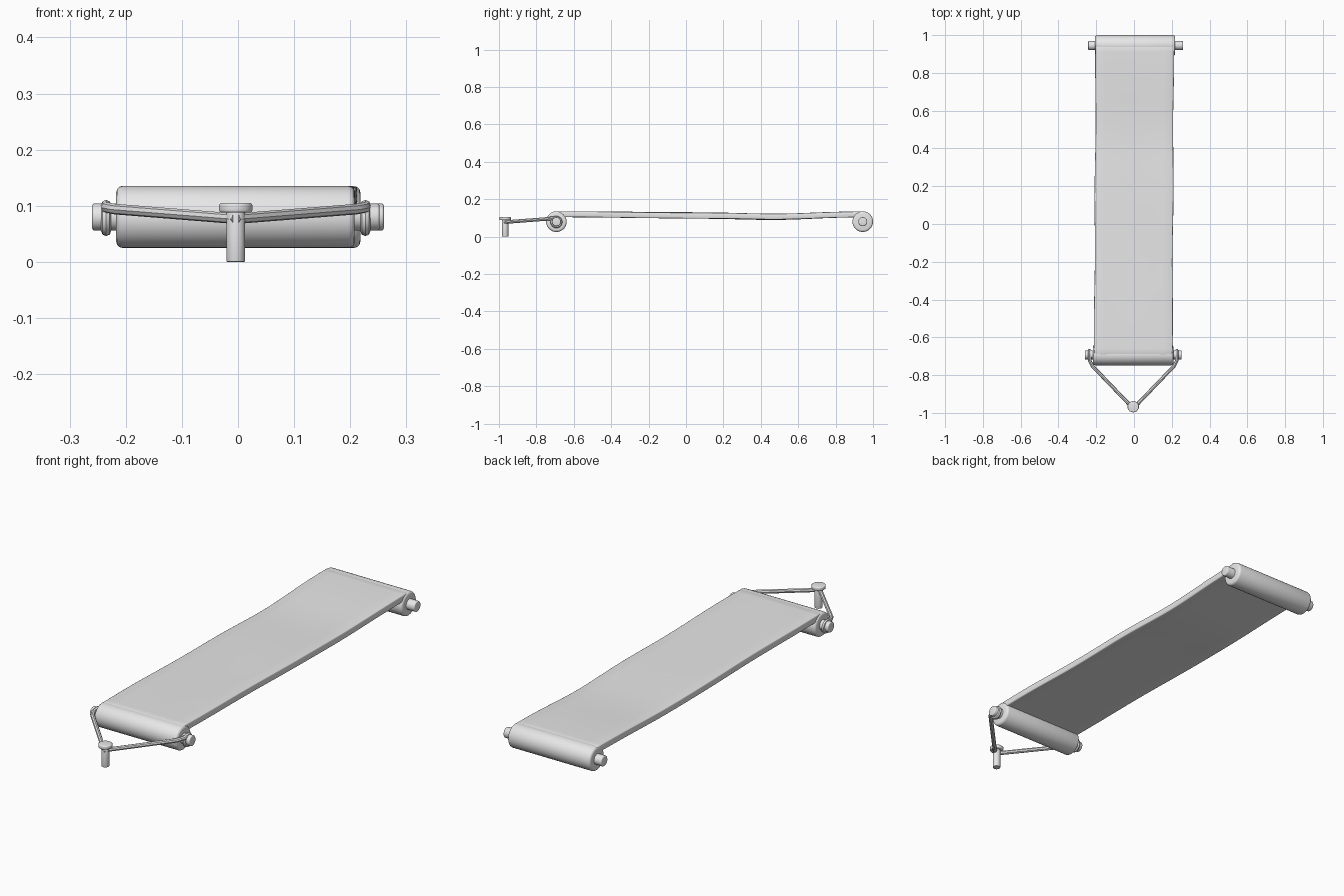
import bpy, bmesh, math
from mathutils import Vector, Matrix

cube = bpy.data.objects.get("Cube")
if cube:
    bpy.data.objects.remove(cube, do_unlink=True)

grey = bpy.data.materials.new("light grey")
grey.use_nodes = True
grey.diffuse_color = (0.8, 0.8, 0.8, 1)
grey.node_tree.nodes["Principled BSDF"].inputs["Base Color"].default_value = (0.8, 0.8, 0.8, 1)


def finish(obj, angle=40):
    obj.data.materials.clear()
    obj.data.materials.append(grey)
    bpy.ops.object.select_all(action="DESELECT")
    obj.select_set(True)
    bpy.context.view_layer.objects.active = obj
    bpy.ops.object.shade_smooth_by_angle(angle=math.radians(angle))
    return obj


def cylinder(name, start, end, radius, sides=32, bevel=0.004):
    start, end = Vector(start), Vector(end)
    axis = end - start
    bm = bmesh.new()
    matrix = Matrix.Translation((start + end) / 2) @ axis.to_track_quat("Z", "Y").to_matrix().to_4x4()
    bmesh.ops.create_cone(bm, cap_ends=True, segments=sides, radius1=radius,
                          radius2=radius, depth=axis.length, matrix=matrix)
    rims = [e for e in bm.edges if any(len(f.verts) > 4 for f in e.link_faces)]
    bmesh.ops.bevel(bm, geom=rims, offset=bevel, segments=3, affect="EDGES", profile=0.5)
    mesh = bpy.data.meshes.new(name)
    bm.to_mesh(mesh)
    bm.free()
    obj = bpy.data.objects.new(name, mesh)
    bpy.context.collection.objects.link(obj)
    return finish(obj)


def tube(name, points, radius, cyclic=False):
    curve = bpy.data.curves.new(name, "CURVE")
    curve.dimensions = "3D"
    curve.bevel_depth = radius
    curve.bevel_resolution = 2
    curve.use_fill_caps = True
    spline = curve.splines.new("POLY")
    spline.points.add(len(points) - 1)
    for p, co in zip(spline.points, points):
        p.co = (*co, 1)
    spline.use_cyclic_u = cyclic
    obj = bpy.data.objects.new(name, curve)
    bpy.context.collection.objects.link(obj)
    bpy.ops.object.select_all(action="DESELECT")
    obj.select_set(True)
    bpy.context.view_layer.objects.active = obj
    bpy.ops.object.convert(target="MESH")
    return finish(bpy.context.object)


FRONT, BACK, AXIS, ROLL = -0.693, 0.945, 0.08, 0.055


# Gently sagging sheet, a thick slab running between the tops of the rolls
def sheet_top(y):
    t = (y - FRONT) / (BACK - FRONT)
    sag = math.sin(math.pi * t) ** 2
    return AXIS + ROLL - 0.006 * sag - 0.010 * math.exp(-((y - 0.5) / 0.25) ** 2)


bm = bmesh.new()
rows, cols, thickness = 48, 8, 0.031
grid = []
for i in range(rows + 1):
    t = i / rows
    y = FRONT + (BACK - FRONT) * t
    shift = -0.004 + 0.008 * t
    half = 0.207 + 0.002 * math.sin(9 * y)
    ripple = 0.0015 * math.sin(math.pi * t)
    row = []
    for j in range(cols + 1):
        u = 2 * j / cols - 1
        z = sheet_top(y) + ripple * math.cos(4 * u + 5 * y)
        row.append(bm.verts.new((shift + half * u, y, z)))
    grid.append(row)
for a, b in zip(grid, grid[1:]):
    for j in range(cols):
        bm.faces.new((a[j], a[j + 1], b[j + 1], b[j]))
mesh = bpy.data.meshes.new("sheet")
bm.to_mesh(mesh)
bm.free()
sheet = bpy.data.objects.new("sheet", mesh)
bpy.context.collection.objects.link(sheet)
solid = sheet.modifiers.new("thickness", "SOLIDIFY")
solid.thickness = thickness
solid.offset = -1
bevel = sheet.modifiers.new("soft edges", "BEVEL")
bevel.width = 0.004
bevel.segments = 2
finish(sheet)

# Rolled ends and the rods through them
for name, y, left, right, rod_left, rod_right in (
        ("front", FRONT, 0.208, -0.217, 0.252, -0.26),
        ("back", BACK, 0.218, -0.206, 0.26, -0.243)):
    cylinder(name + "_roll", (right, y, AXIS), (left, y, AXIS), ROLL, 48, 0.011)
    cylinder(name + "_rod", (rod_right, y, AXIS), (rod_left, y, AXIS), 0.024, 24)

# Hanging cord: a loop on each end of the front rod and a straight run to the peg
PEG_X, PEG_Y = -0.004, -0.967
for side, sign in (("left", 1), ("right", -1)):
    loop = []
    for k in range(24):
        a = 2 * math.pi * k / 24
        loop.append((sign * 0.231 - 0.004, FRONT + 0.023 * math.cos(a), AXIS - 0.002 + 0.023 * math.sin(a)))
    tube(side + "_cord_loop", loop, 0.009, True)
    tube(side + "_cord", [(sign * 0.231 - 0.004, FRONT, 0.101),
                          (sign * 0.231 - 0.004, FRONT - 0.03, 0.097),
                          (sign * 0.215 - 0.004, FRONT - 0.06, 0.094),
                          (PEG_X + sign * 0.014, PEG_Y + 0.005, 0.078),
                          (PEG_X, PEG_Y - 0.012, 0.077)], 0.0095)

# Peg with a wide flat head
cylinder("peg_shaft", (PEG_X, PEG_Y, 0), (PEG_X, PEG_Y, 0.092), 0.0175, 10, 0.002)
cylinder("peg_head", (PEG_X, PEG_Y, 0.088), (PEG_X, PEG_Y, 0.105), 0.031, 10, 0.004)
